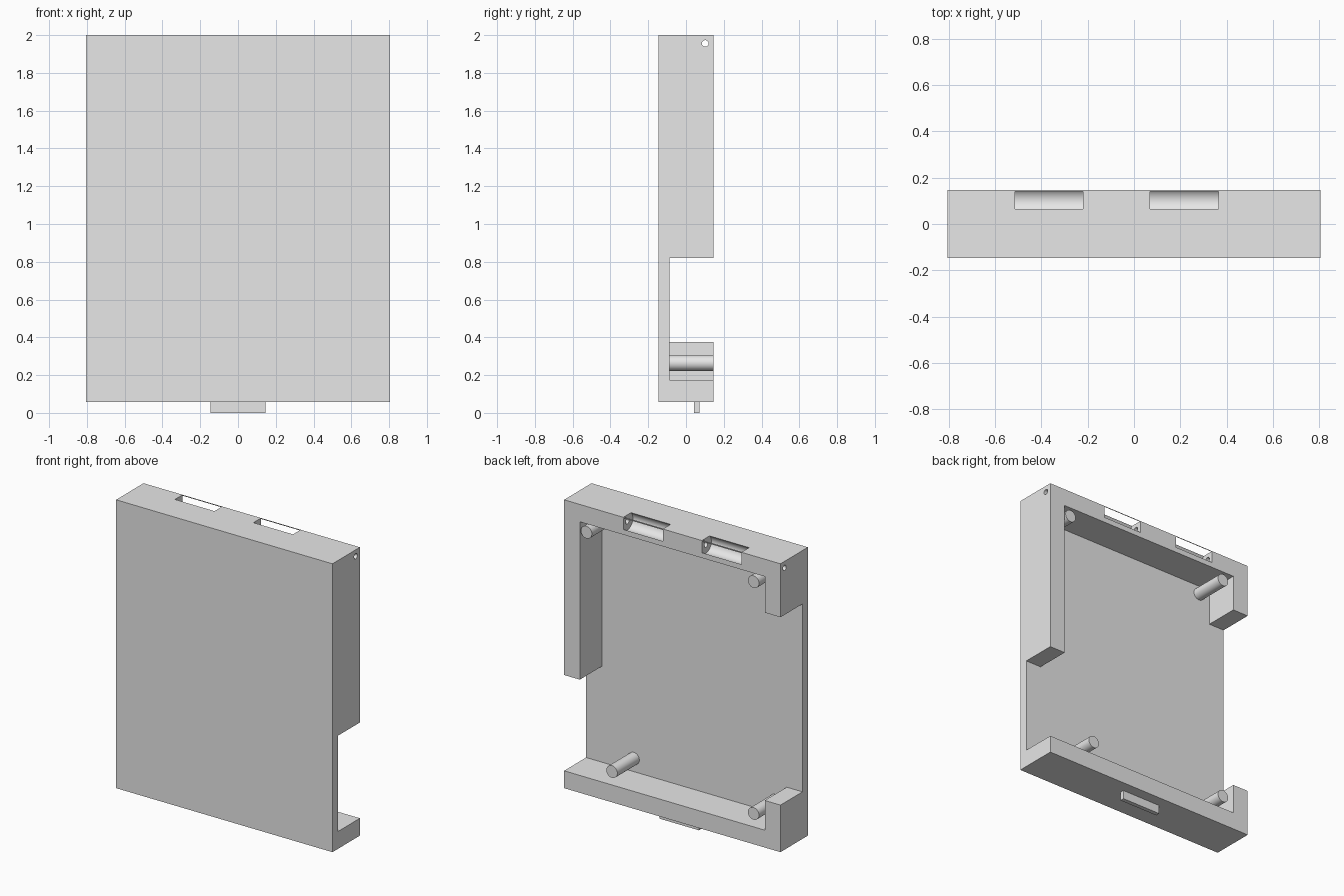
import bpy
import math
from mathutils import Vector

cube = bpy.data.objects.get("Cube")
if cube:
    bpy.data.objects.remove(cube, do_unlink=True)

grey = bpy.data.materials.new("light_grey")
grey.use_nodes = True
grey.diffuse_color = (0.8, 0.8, 0.8, 1)
grey.node_tree.nodes["Principled BSDF"].inputs["Base Color"].default_value = (0.8, 0.8, 0.8, 1)

# Overall dimensions
W, D, BASE, TOP = 0.806, 0.146, 0.058, 2.0
WALL = 0.117
FLOOR = -0.088
INNER = W - WALL
HINGE_Y, HINGE_Z = 0.102, 1.956


def box(name, x, y, z):
    """Box from (min, max) ranges on each axis."""
    lo, hi = Vector((x[0], y[0], z[0])), Vector((x[1], y[1], z[1]))
    bpy.ops.mesh.primitive_cube_add(size=1, location=(lo + hi) / 2)
    ob = bpy.context.object
    ob.name = name
    ob.scale = hi - lo
    bpy.ops.object.transform_apply(location=False, rotation=False, scale=True)
    ob.data.materials.append(grey)
    return ob


def cylinder(name, start, end, radius, sides=48):
    """Cylinder between two points."""
    a, b = Vector(start), Vector(end)
    bpy.ops.mesh.primitive_cylinder_add(
        vertices=sides, radius=radius, depth=(b - a).length, location=(a + b) / 2,
        rotation=(b - a).to_track_quat('Z', 'Y').to_euler())
    ob = bpy.context.object
    ob.name = name
    ob.data.materials.append(grey)
    return ob


def smooth(ob):
    bpy.ops.object.select_all(action='DESELECT')
    ob.select_set(True)
    bpy.context.view_layer.objects.active = ob
    bpy.ops.object.shade_smooth_by_angle(angle=math.radians(30))


def cut(ob, cutter):
    """Subtract the cutter for good and remove it."""
    cutter.hide_render = True
    mod = ob.modifiers.new("cut", 'BOOLEAN')
    mod.operation = 'DIFFERENCE'
    mod.solver = 'EXACT'
    mod.object = cutter
    bpy.context.view_layer.objects.active = ob
    bpy.ops.object.modifier_apply(modifier=mod.name)
    bpy.data.objects.remove(cutter, do_unlink=True)


# Tray with a pocket open at the back
tray = box("tray", (-W, W), (-D, D), (BASE, TOP))
open_back = (FLOOR, D + 0.1)
cut(tray, box("pocket", (-INNER, INNER), open_back, (BASE + WALL, TOP - WALL)))

# Gaps in the two side walls
cut(tray, box("left_gap", (INNER - 0.05, W + 0.1), open_back, (BASE + WALL, 0.82)))
cut(tray, box("right_gap", (-W - 0.1, -INNER + 0.05), open_back, (0.375, 1.64)))

# Round hinge recesses along the top back edge
for x0, x1 in ((-0.515, -0.22), (0.07, 0.365)):
    cut(tray, cylinder("hinge_recess", (x0, HINGE_Y, HINGE_Z), (x1, HINGE_Y, HINGE_Z), 0.058, 64))

# Hinge pin hole right through the top wall
cut(tray, cylinder("pin_hole", (-1, HINGE_Y, HINGE_Z), (1, HINGE_Y, HINGE_Z), 0.0175, 32))
smooth(tray)

# Mounting pegs standing on the pocket floor
for i, (x, z) in enumerate(((0.64, 1.825), (-0.605, 1.825), (0.45, 0.264), (-0.605, 0.264))):
    smooth(cylinder(f"peg_{i + 1}", (x, FLOOR - 0.01, z), (x, D, z), 0.041))

# Latch tab below the bottom wall
box("latch_tab", (-0.146, 0.146), (0.042, 0.071), (0, BASE + 0.01))
